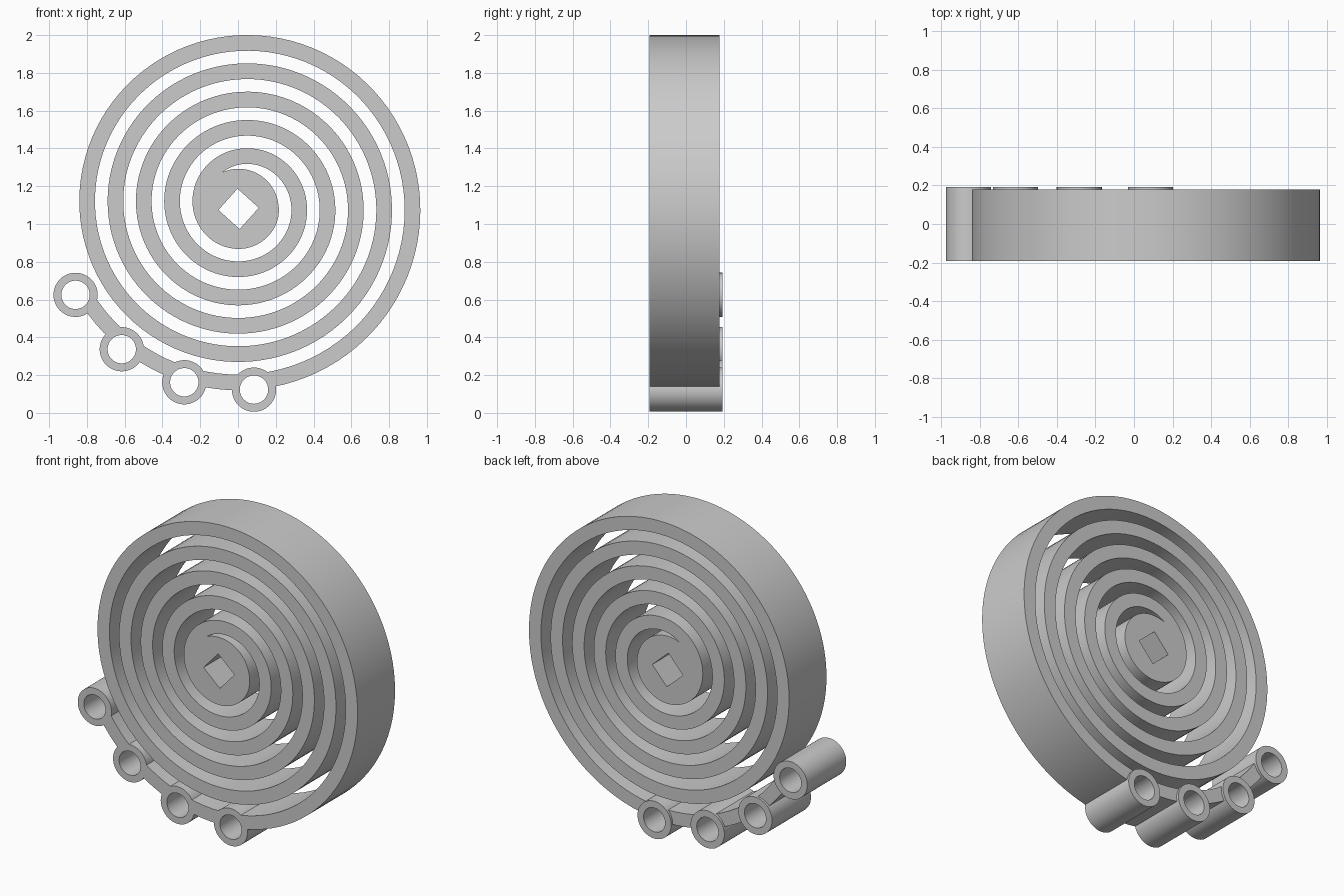
import bpy, bmesh
from math import sin, cos, pi, radians
from mathutils import Vector

cube = bpy.data.objects.get("Cube")
if cube:
    bpy.data.objects.remove(cube, do_unlink=True)

FRONT, BACK, TUBE_BACK = -0.193, 0.178, 0.193
CENTRE = Vector((0.025, 1.0975))      # spiral centre (x, z)
HUB = Vector((0.003, 1.08))           # hub centre (x, z)
RADIUS, PITCH, BAND = 0.94, 0.15, 0.083
TUBE_OUT, TUBE_IN = 0.117, 0.075

grey = bpy.data.materials.new("plain grey")
grey.use_nodes = True
colour = (0.6, 0.6, 0.6, 1)
grey.diffuse_color = colour
grey.node_tree.nodes["Principled BSDF"].inputs["Base Color"].default_value = colour


def polar(centre, r, a):
    """Point at clockwise angle a, seen from the front."""
    return centre + Vector((r * cos(a), -r * sin(a)))


def spiral_radius(a):
    return RADIUS + PITCH * a / (2 * pi)


def make_object(name, bm):
    bmesh.ops.recalc_face_normals(bm, faces=bm.faces)
    mesh = bpy.data.meshes.new(name)
    bm.to_mesh(mesh)
    bm.free()
    mesh.materials.append(grey)
    ob = bpy.data.objects.new(name, mesh)
    bpy.context.collection.objects.link(ob)
    return ob


def strip(name, inner, outer, y0, y1, closed):
    """Sweep a rectangular section along two matching edges."""
    bm = bmesh.new()
    rings = [[bm.verts.new((p.x, y, p.y)) for p, y in ((i, y0), (o, y0), (o, y1), (i, y1))]
             for i, o in zip(inner, outer)]
    following = rings[1:] + rings[:1] if closed else rings[1:]
    for a, b in zip(rings, following):
        for k in range(4):
            bm.faces.new((a[k], a[k - 1], b[k - 1], b[k]))
    if not closed:
        bm.faces.new(rings[0])
        bm.faces.new(rings[-1])
    return make_object(name, bm)


def prism(name, centre, r, sides, y0, y1, turn=0.0):
    """Solid prism running front to back."""
    bm = bmesh.new()
    base = [polar(centre, r, turn + 2 * pi * k / sides) for k in range(sides)]
    face = bm.faces.new([bm.verts.new((p.x, y0, p.y)) for p in base])
    made = bmesh.ops.extrude_face_region(bm, geom=[face])["geom"]
    verts = [v for v in made if isinstance(v, bmesh.types.BMVert)]
    bmesh.ops.translate(bm, verts=verts, vec=(0, y1 - y0, 0))
    return make_object(name, bm)


def activate(ob):
    bpy.ops.object.select_all(action="DESELECT")
    ob.select_set(True)
    bpy.context.view_layer.objects.active = ob


def boolean(ob, other, operation):
    activate(ob)
    mod = ob.modifiers.new("boolean", "BOOLEAN")
    mod.operation, mod.solver, mod.object = operation, "EXACT", other
    bpy.ops.object.modifier_apply(modifier=mod.name)
    bpy.data.objects.remove(other, do_unlink=True)


# Spiral band, from inside the hub to the last tube
tube_angles = [radians(86.5 + 21.8 * k) for k in range(4)]
start, end, steps = radians(-1850), tube_angles[-1], 560
angles = [start + (end - start) * k / steps for k in range(steps + 1)]
band = strip("spiral_band",
             [polar(CENTRE, spiral_radius(a) - BAND, a) for a in angles],
             [polar(CENTRE, spiral_radius(a), a) for a in angles],
             FRONT, BACK, False)

# Round hub with a square drive hole
boolean(band, prism("hub", HUB, 0.212, 96, FRONT, BACK), "UNION")
boolean(band, prism("hole_cutter", HUB, 0.107, 4, -1, 1, radians(-3)), "DIFFERENCE")

# Mounting tubes centred on the outer edge of the band
parts = [band]
for n, a in enumerate(tube_angles):
    c = polar(CENTRE, spiral_radius(a), a)
    boolean(band, prism("tube_cutter", c, TUBE_OUT, 64, -1, 1), "DIFFERENCE")
    turns = [2 * pi * k / 64 for k in range(64)]
    parts.append(strip(f"mounting_tube_{n + 1}",
                       [polar(c, TUBE_IN, t) for t in turns],
                       [polar(c, TUBE_OUT, t) for t in turns],
                       FRONT, TUBE_BACK, True))

for ob in parts:
    activate(ob)
    bpy.ops.object.shade_smooth_by_angle(angle=radians(30))
